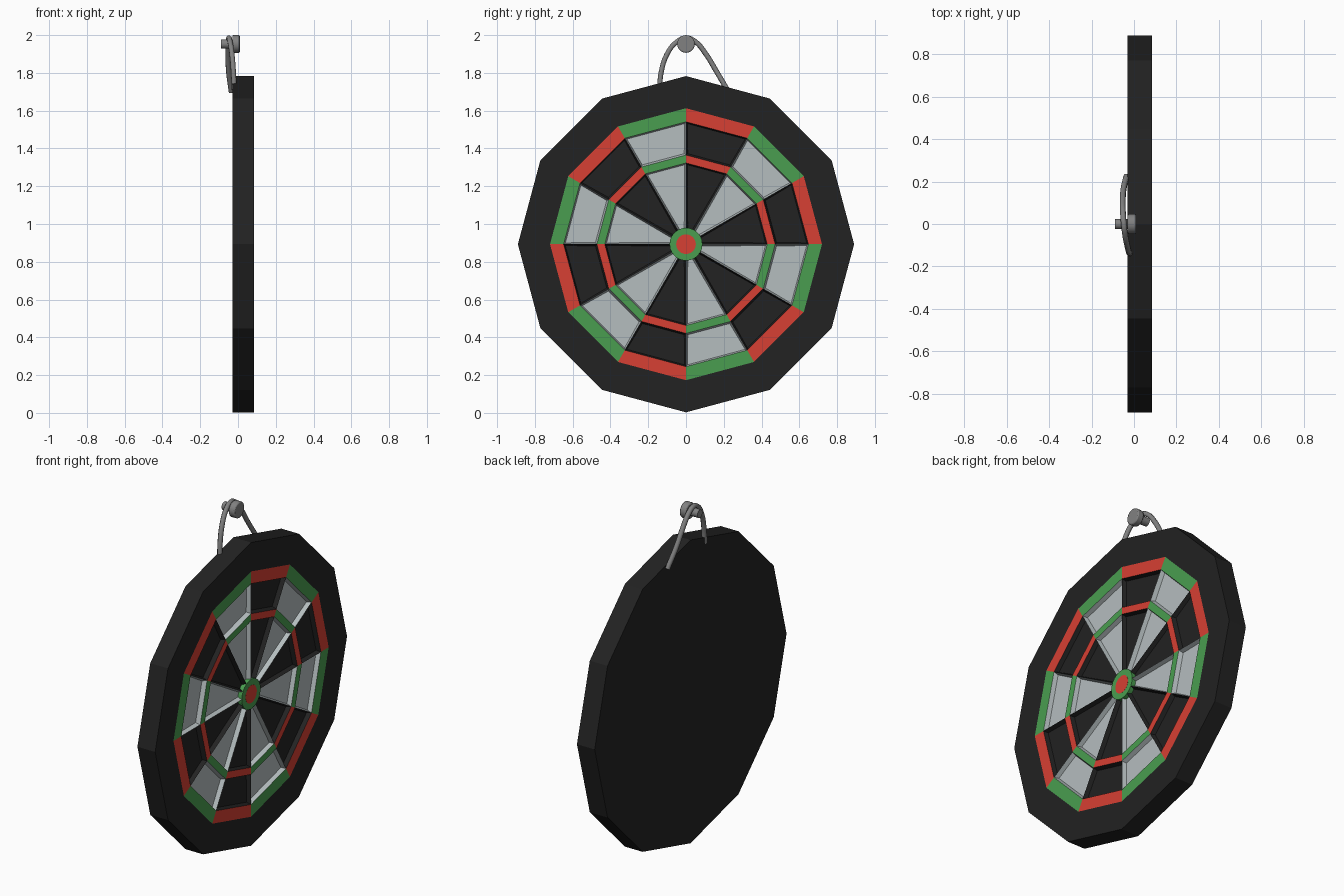
import bpy, bmesh
from math import sin, cos, pi, radians

if "Cube" in bpy.data.objects:
    bpy.data.objects.remove(bpy.data.objects["Cube"])

CZ, FRONT, BACK, R = 0.893, 0.085, -0.03, 0.89


def mat(name, c):
    m = bpy.data.materials.new(name)
    m.diffuse_color = (*c, 1)
    m.use_nodes = True
    m.node_tree.nodes["Principled BSDF"].inputs["Base Color"].default_value = m.diffuse_color
    return m


BLACK = mat("black", (0.016, 0.016, 0.016))
LIGHT = mat("pale_grey", (0.46, 0.51, 0.52))
RED = mat("red", (0.68, 0.05, 0.033))
GREEN = mat("green", (0.068, 0.34, 0.08))
METAL = mat("metal", (0.22, 0.22, 0.22))


def pt(r, i, x, n=12):
    a = 2 * pi * i / n
    return (x, r * sin(a), CZ + r * cos(a))


def finish(bm, name, mats):
    me = bpy.data.meshes.new(name)
    bm.to_mesh(me)
    bm.free()
    for m in mats:
        me.materials.append(m)
    ob = bpy.data.objects.new(name, me)
    bpy.context.collection.objects.link(ob)
    return ob


def face(bm, pts, mi=0):
    f = bm.faces.new([bm.verts.new(p) for p in pts])
    f.material_index = mi
    f.normal_update()
    return f


def toward_front(f):
    if f.normal.x < 0:
        f.normal_flip()


# Twelve-sided board: back, side wall and flat front rim
bm = bmesh.new()
loops = [[bm.verts.new(pt(r, i, x)) for i in range(12)]
         for r, x in ((R, BACK), (R, FRONT), (0.72, FRONT))]
bm.faces.new(loops[0])
for a, b in zip(loops, loops[1:]):
    for i in range(12):
        j = (i + 1) % 12
        bm.faces.new((a[i], a[j], b[j], b[i]))
bmesh.ops.recalc_face_normals(bm, faces=bm.faces)
finish(bm, "board", [BLACK])


# Flat scoring rings with alternating colours
def scoring_ring(name, r0, r1):
    bm = bmesh.new()
    for i in range(12):
        toward_front(face(bm, [pt(r0, i, FRONT), pt(r0, i + 1, FRONT),
                               pt(r1, i + 1, FRONT), pt(r1, i, FRONT)], i % 2))
    finish(bm, name, [RED, GREEN])


# Sunken wedge panels with sloping walls
def panels(name, r0, r1):
    bm = bmesh.new()
    fs = []
    for i in range(12):
        f = face(bm, [pt(r0, i, FRONT), pt(r0, i + 1, FRONT),
                      pt(r1, i + 1, FRONT), pt(r1, i, FRONT)], i % 2)
        toward_front(f)
        fs.append(f)
    bmesh.ops.inset_individual(bm, faces=fs, thickness=0.012, depth=-0.025)
    finish(bm, name, [BLACK, LIGHT])


scoring_ring("outer_scoring_ring", 0.648, 0.72)
scoring_ring("inner_scoring_ring", 0.43, 0.472)
panels("outer_panels", 0.472, 0.648)
panels("inner_panels", 0.075, 0.43)


# Cylinder along x
def cyl(name, r, x0, x1, z, m, n=24, bevel=0):
    bpy.ops.mesh.primitive_cylinder_add(vertices=n, radius=r, depth=x1 - x0,
                                        location=((x0 + x1) / 2, 0, z),
                                        rotation=(0, pi / 2, 0))
    ob = bpy.context.object
    ob.name = name
    ob.data.materials.append(m)
    if bevel:
        b = ob.modifiers.new("bevel", 'BEVEL')
        b.width, b.segments = bevel, 2
    bpy.ops.object.shade_smooth_by_angle(angle=radians(30))


# Bullseye
cyl("outer_bull", 0.087, 0.04, FRONT + 0.0005, CZ, GREEN)
cyl("inner_bull", 0.052, 0.04, FRONT + 0.001, CZ, RED)

# Nail
cyl("nail_shaft", 0.024, -0.09, -0.02, 1.953, METAL, 16)
cyl("nail_head", 0.047, -0.03, 0.01, 1.953, METAL, 20, 0.006)

# Hanging loop draped over the nail
path = [(-0.02, -0.14, 1.71), (-0.024, -0.132, 1.80), (-0.032, -0.10, 1.90),
        (-0.042, -0.05, 1.963), (-0.048, 0.0, 1.985), (-0.052, 0.05, 1.965),
        (-0.053, 0.105, 1.90), (-0.05, 0.16, 1.81), (-0.036, 0.225, 1.70)]
cu = bpy.data.curves.new("hanging_loop", 'CURVE')
cu.dimensions = '3D'
cu.bevel_depth, cu.bevel_resolution, cu.resolution_u = 0.014, 2, 4
cu.use_fill_caps = True
sp = cu.splines.new('BEZIER')
sp.bezier_points.add(len(path) - 1)
for b, p in zip(sp.bezier_points, path):
    b.co = p
    b.handle_left_type = b.handle_right_type = 'AUTO'
cu.materials.append(METAL)
bpy.context.collection.objects.link(bpy.data.objects.new("hanging_loop", cu))
